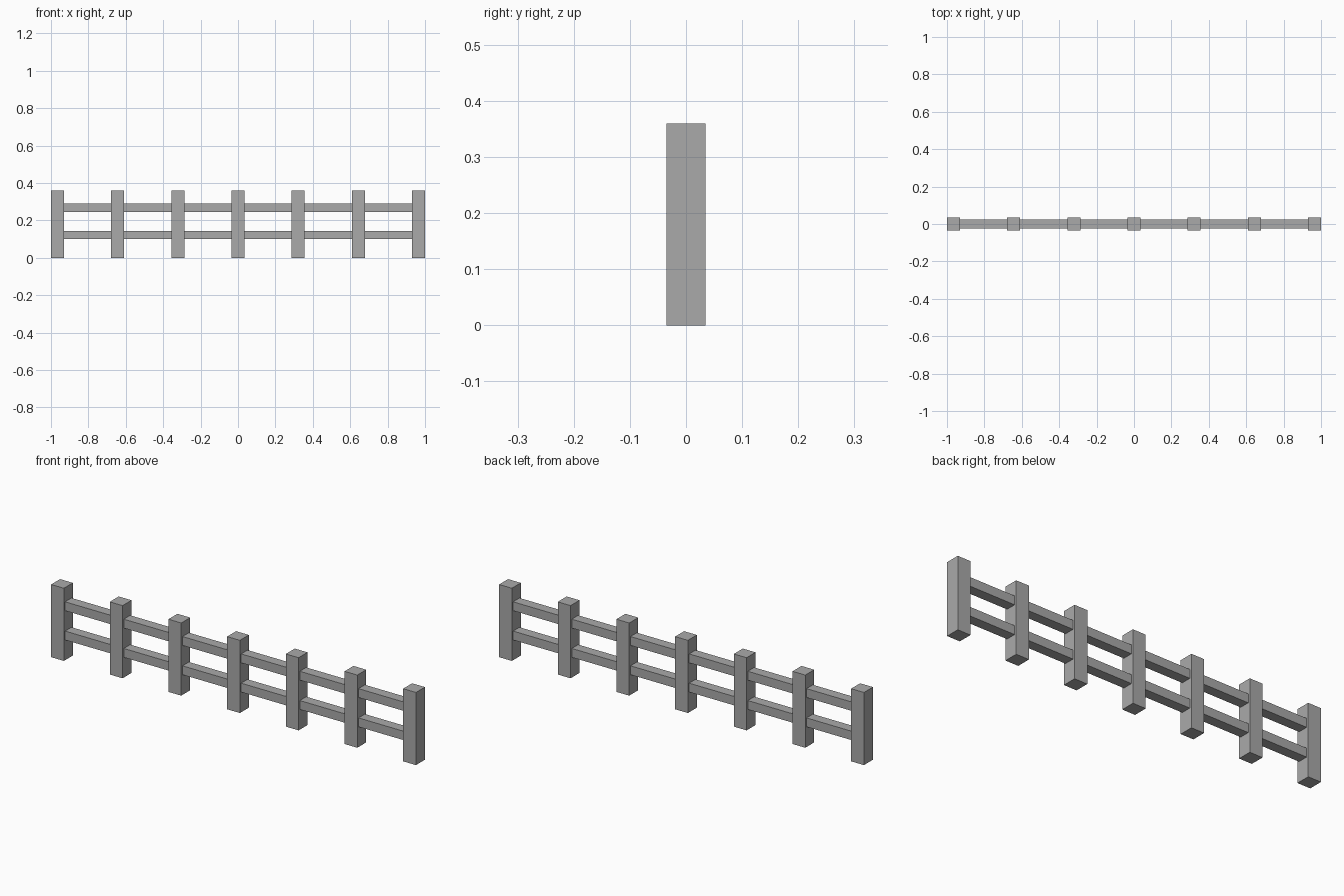
import bpy

if "Cube" in bpy.data.objects:
    bpy.data.objects.remove(bpy.data.objects["Cube"], do_unlink=True)

# Single flat grey
grey = bpy.data.materials.new("grey")
grey.use_nodes = True
color = (0.4, 0.4, 0.4, 1)
grey.diffuse_color = color
grey.node_tree.nodes["Principled BSDF"].inputs["Base Color"].default_value = color


def box(name, low, high):
    """Axis-aligned box between two corners."""
    center = [(a + b) / 2 for a, b in zip(low, high)]
    bpy.ops.mesh.primitive_cube_add(size=1, location=center)
    part = bpy.context.object
    part.name = name
    part.scale = [b - a for a, b in zip(low, high)]
    bpy.ops.object.transform_apply(location=False, rotation=False, scale=True)
    part.data.materials.append(grey)
    return part


POSTS = 7
HALF = 0.035
HEIGHT = 0.36
END = 1 - HALF

# Evenly spaced square posts
for i in range(POSTS):
    x = -END + 2 * END * i / (POSTS - 1)
    box(f"post_{i + 1}", (x - HALF, -HALF, 0), (x + HALF, HALF, HEIGHT))

# Two rails running through all the posts
for name, z in (("lower_rail", 0.1), ("upper_rail", 0.245)):
    box(name, (-1, -0.025, z), (END, 0.025, z + 0.044))
